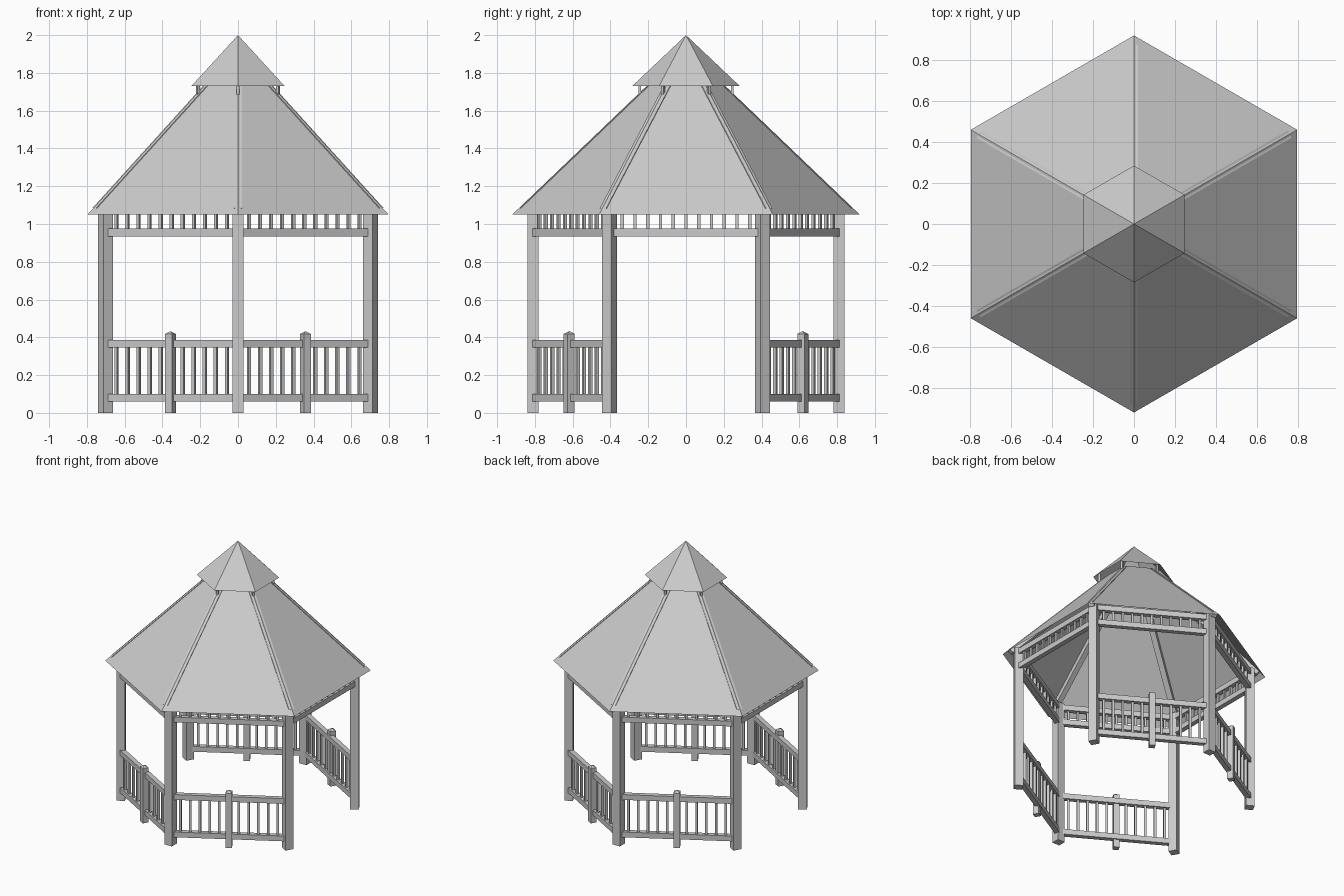
import bpy, bmesh
from math import radians, cos, sin
from mathutils import Matrix, Vector

if "Cube" in bpy.data.objects:
    bpy.data.objects.remove(bpy.data.objects["Cube"])

R = 0.81                      # radius of the post ring
ROOF_R, EAVE, ROOF_APEX = 0.92, 1.05, 1.93


def polar(r, deg, z=0.0):
    return Vector((r * cos(radians(deg)), r * sin(radians(deg)), z))


def add_box(bm, centre, size, deg=0.0):
    m = Matrix.Translation(centre) @ Matrix.Rotation(radians(deg), 4, 'Z') @ Matrix.Diagonal((*size, 1))
    bmesh.ops.create_cube(bm, size=1, matrix=m)


def finish(bm, name):
    me = bpy.data.meshes.new(name)
    bm.to_mesh(me)
    bm.free()
    ob = bpy.data.objects.new(name, me)
    bpy.context.collection.objects.link(ob)
    return ob


def hex_shell(name, r0, z0, r1, z1):
    """Open six-sided roof shell, pointed when r1 is zero."""
    bm = bmesh.new()
    low = [bm.verts.new(polar(r0, 90 + 60 * k, z0)) for k in range(6)]
    if r1:
        top = [bm.verts.new(polar(r1, 90 + 60 * k, z1)) for k in range(6)]
    else:
        top = [bm.verts.new((0, 0, z1))] * 6
    for k in range(6):
        j = (k + 1) % 6
        face = [low[k], low[j], top[j], top[k]]
        bm.faces.new(face if r1 else face[:3])
    finish(bm, name)


def roof_z(r):
    return EAVE + (ROOF_APEX - EAVE) * (1 - r / ROOF_R)


# Main roof and raised cap
hex_shell("main_roof", ROOF_R, EAVE, 0.20, roof_z(0.20))
hex_shell("roof_cap", 0.285, 1.73, 0, 2.0)

# Corner posts, cap supports and hip rafters
posts, supports, rafters = bmesh.new(), bmesh.new(), bmesh.new()
for k in range(6):
    a = 90 + 60 * k
    add_box(posts, polar(R, a, 0.55), (0.06, 0.06, 1.10), a)
    add_box(supports, polar(0.245, a, 1.72), (0.015, 0.015, 0.07), a)
    p, q = polar(0.88, a, roof_z(0.88)), polar(0.20, a, roof_z(0.20))
    d = (q - p).normalized()
    side = polar(1, a + 90)
    up = d.cross(side)
    if up.z < 0:
        side, up = -side, -up
    rot = Matrix((d, side, up)).transposed().to_4x4()
    m = Matrix.Translation((p + q) / 2 - up * 0.022) @ rot @ Matrix.Diagonal(((q - p).length, 0.04, 0.036, 1))
    bmesh.ops.create_cube(rafters, size=1, matrix=m)
finish(posts, "corner_posts")
finish(supports, "cap_supports")
finish(rafters, "hip_rafters")

# Fretwork under the eaves on all sides, railings on all but the two entrances
for k in range(6):
    a = 90 + 60 * k
    p, q = polar(R, a), polar(R, a + 60)
    mid, ang = (p + q) / 2, a + 120
    rail = (R, 0.036, 0.04)
    has_railing = k not in (1, 4)

    bm = bmesh.new()
    for z in (0.955, 1.07):
        add_box(bm, mid + Vector((0, 0, z)), rail, ang)
    for i in range(1, 12):
        add_box(bm, p.lerp(q, i / 12) + Vector((0, 0, 1.0125)), (0.016, 0.016, 0.075), ang)
    finish(bm, f"eave_fretwork_{k}")

    if has_railing:
        bm = bmesh.new()
        for z in (0.08, 0.365):
            add_box(bm, mid + Vector((0, 0, z)), rail, ang)
        for i in range(1, 12):
            if i != 6:
                add_box(bm, p.lerp(q, i / 12) + Vector((0, 0, 0.2225)), (0.017, 0.017, 0.245), ang)
        finish(bm, f"railing_{k}")

        # Short middle post with a pointed top
        bm = bmesh.new()
        c = polar(0.714, a + 30)
        add_box(bm, c + Vector((0, 0, 0.209)), (0.043, 0.043, 0.418), ang)
        m = Matrix.Translation(c + Vector((0, 0, 0.425))) @ Matrix.Rotation(radians(ang + 45), 4, 'Z')
        bmesh.ops.create_cone(bm, cap_ends=True, segments=4, radius1=0.031, radius2=0.0,
                              depth=0.015, matrix=m)
        finish(bm, f"railing_post_{k}")
